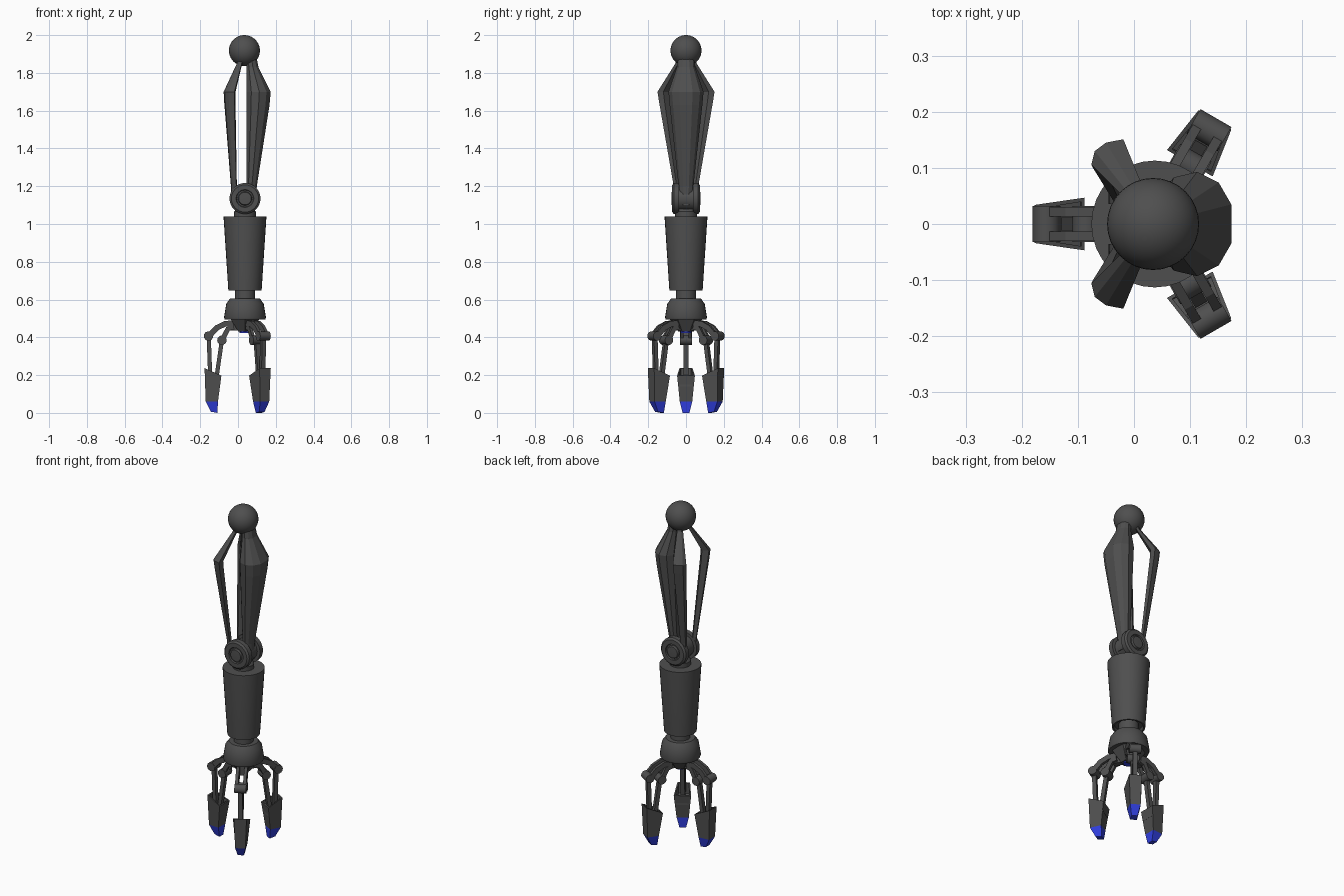
import bpy, bmesh, math
from mathutils import Matrix, Vector

if "Cube" in bpy.data.objects:
    bpy.data.objects.remove(bpy.data.objects["Cube"])

AXIS_X = 0.037   # the arm's own axis sits a little right of the origin


def material(name, rgb):
    m = bpy.data.materials.new(name)
    m.diffuse_color = (*rgb, 1)
    m.use_nodes = True
    m.node_tree.nodes["Principled BSDF"].inputs["Base Color"].default_value = m.diffuse_color
    return m


GREY = material("dark grey metal", (0.078, 0.078, 0.078))
BLUE = material("blue grip", (0.03, 0.05, 0.75))


def finish(name, bm, mat, matrix=None, smooth=False):
    if matrix:
        bmesh.ops.transform(bm, matrix=matrix, verts=bm.verts)
    bmesh.ops.recalc_face_normals(bm, faces=bm.faces)
    me = bpy.data.meshes.new(name)
    bm.to_mesh(me)
    bm.free()
    ob = bpy.data.objects.new(name, me)
    bpy.context.collection.objects.link(ob)
    me.materials.append(mat)
    if smooth:
        bpy.ops.object.select_all(action='DESELECT')
        ob.select_set(True)
        bpy.context.view_layer.objects.active = ob
        bpy.ops.object.shade_smooth_by_angle(angle=math.radians(35))
    return ob


def loft(name, rings, mat=GREY, matrix=None, smooth=False, socket=0):
    """Skin a stack of equal-length rings and cap both ends."""
    bm = bmesh.new()
    vr = [[bm.verts.new(p) for p in ring] for ring in rings]
    n = len(rings[0])
    for a, b in zip(vr, vr[1:]):
        for i in range(n):
            j = (i + 1) % n
            bm.faces.new((a[i], a[j], b[j], b[i]))
    bm.faces.new(vr[0][::-1])
    top = bm.faces.new(vr[-1])
    if socket:   # hollow out the last cap
        bm.normal_update()
        bmesh.ops.inset_region(bm, faces=[top], thickness=0.01)
        ext = bmesh.ops.extrude_face_region(bm, geom=[top])
        bmesh.ops.translate(bm, vec=(0, 0, -socket),
                            verts=[v for v in ext['geom'] if isinstance(v, bmesh.types.BMVert)])
        bmesh.ops.delete(bm, geom=[top], context='FACES_ONLY')
    return finish(name, bm, mat, matrix, smooth)


def lathe(name, profile, mat=GREY, matrix=None, n=32, smooth=True, turn=0.0):
    """Turn (radius, height) points about z."""
    rings = [[(r * math.cos(turn + math.tau * i / n), r * math.sin(turn + math.tau * i / n), h)
              for i in range(n)] for r, h in profile]
    return loft(name, rings, mat, matrix or Matrix.Translation((AXIS_X, 0, 0)), smooth)


def bar(name, path, width, y0, y1, matrix):
    """Flat bar following an (r, z) path, from y0 to y1."""
    pts = [Vector(p) for p in path]
    left, right = [], []
    for i, p in enumerate(pts):
        d = (pts[min(i + 1, len(pts) - 1)] - pts[max(i - 1, 0)]).normalized()
        nrm = Vector((-d.y, d.x)) * width / 2
        left.append(p + nrm)
        right.append(p - nrm)
    outline = left + right[::-1]
    return loft(name, [[(p.x, y, p.y) for p in outline] for y in (y0, y1)], matrix=matrix)


def pin(name, r, z, radius, half, matrix):
    m = matrix @ Matrix.Translation((r, 0, z)) @ Matrix.Rotation(math.pi / 2, 4, 'X')
    return lathe(name, [(radius, -half), (radius, half)], matrix=m, n=14)


# Shoulder ball
bm = bmesh.new()
bmesh.ops.create_uvsphere(bm, u_segments=32, v_segments=20, radius=0.082)
finish("shoulder_ball", bm, GREY, Matrix.Translation((0.034, 0, 1.918)), True)

# Broad outer strut of the upper arm: faceted section scaled along its length
half = [(0.0, 0.05), (0.025, 0.083), (0.068, 0.093), (0.107, 0.074), (0.13, 0.035)]
section = half + [(x, -y) for x, y in reversed(half)]
levels = [(1.10, 0.042, 0.40, 0.38), (1.20, 0.045, 0.42, 0.42), (1.63, 0.046, 0.93, 0.93),
          (1.70, 0.046, 0.98, 1.0), (1.83, 0.046, 0.48, 0.52), (1.90, 0.04, 0.42, 0.45)]
loft("outer_arm_strut", [[(x0 + x * sx, y * sy, z) for x, y in section] for z, x0, sx, sy in levels])

# Pair of slim inner struts
slim = [(-0.031, -0.009), (-0.025, 0.015), (-0.005, 0.03), (0.026, 0.036), (0.032, 0.005), (0.0, -0.03)]
levels = [(1.12, -0.02, 0.045, 0.45), (1.20, -0.022, 0.047, 0.5), (1.65, -0.044, 0.109, 0.95),
          (1.70, -0.045, 0.115, 1.0), (1.85, 0.008, 0.04, 0.45), (1.90, 0.015, 0.03, 0.4)]
for side, label in ((1, "back"), (-1, "front")):
    loft(f"{label}_arm_strut",
         [[(cx + x * s, side * (cy + y * s), z) for x, y in slim] for z, cx, cy, s in levels])

# Elbow: two stepped discs with a tongue between them
disc = [(0.02, 0.036), (0.082, 0.036), (0.082, 0.064), (0.072, 0.073), (0.047, 0.073),
        (0.044, 0.066), (0.037, 0.066), (0.033, 0.076), (0.01, 0.077)]
for side, label in ((1, "front"), (-1, "back")):
    m = Matrix.Translation((AXIS_X, 0, 1.135)) @ Matrix.Rotation(side * math.pi / 2, 4, 'X')
    lathe(f"{label}_elbow_disc", disc, matrix=m)
pin("elbow_tongue", AXIS_X, 1.135, 0.065, 0.037, Matrix())
lathe("elbow_neck", [(0.057, 1.03), (0.057, 1.065), (0.045, 1.08)])

# Forearm with recessed lower end, and wrist
lathe("forearm", [(0.05, 0.665), (0.075, 0.665), (0.079, 0.647), (0.088, 0.647),
                  (0.113, 1.03), (0.113, 1.04), (0.05, 1.04)])
lathe("wrist", [(0.053, 0.59), (0.053, 0.68)])

# Hand collar, palm and blue palm pad
lathe("hand_collar", [(0.075, 0.50), (0.107, 0.495), (0.111, 0.505), (0.099, 0.578),
                      (0.079, 0.605), (0.05, 0.605)])
lathe("palm", [(0.04, 0.43), (0.09, 0.50)], n=6, smooth=False, turn=math.pi / 6)
lathe("palm_pad", [(0.028, 0.424), (0.028, 0.432)], BLUE, n=20)


def tip_ring(r_in, r_out, w_in, w_out, z_in, z_out):
    return [(r_in, -w_in, z_in), (r_out, -w_out, z_out), (r_out, w_out, z_out), (r_in, w_in, z_in)]


# Three fingers, each a four-bar linkage carrying a hollow-topped tip
for k in range(3):
    m = Matrix.Translation((AXIS_X, 0, 0)) @ Matrix.Rotation(math.pi + k * math.tau / 3, 4, 'Z')
    f = f"finger_{k + 1}"
    for side, label in ((1, "left"), (-1, "right")):
        y0, y1 = sorted((side * 0.013, side * 0.030))
        bar(f"{f}_{label}_outer_link", [(0.06, 0.475), (0.105, 0.472), (0.15, 0.45), (0.196, 0.40)],
            0.03, y0, y1, m)
        bar(f"{f}_{label}_inner_link", [(0.06, 0.455), (0.09, 0.445), (0.122, 0.385)],
            0.026, y0, y1, m)
    bar(f"{f}_mount", [(0.03, 0.46), (0.085, 0.46)], 0.05, -0.016, 0.016, m)
    pin(f"{f}_outer_joint", 0.193, 0.407, 0.025, 0.032, m)
    pin(f"{f}_inner_joint", 0.122, 0.385, 0.025, 0.032, m)
    bar(f"{f}_outer_rod", [(0.192, 0.41), (0.183, 0.16)], 0.022, -0.012, 0.012, m)
    bar(f"{f}_inner_rod", [(0.122, 0.385), (0.155, 0.16)], 0.022, -0.012, 0.012, m)
    knuckle = tip_ring(0.143, 0.208, 0.033, 0.028, 0.06, 0.06)
    loft(f"{f}_tip", [knuckle, tip_ring(0.125, 0.214, 0.047, 0.034, 0.197, 0.237)],
         matrix=m, socket=0.06)
    loft(f"{f}_grip", [tip_ring(0.146, 0.180, 0.018, 0.016, 0.0, 0.006), knuckle], BLUE, m)
